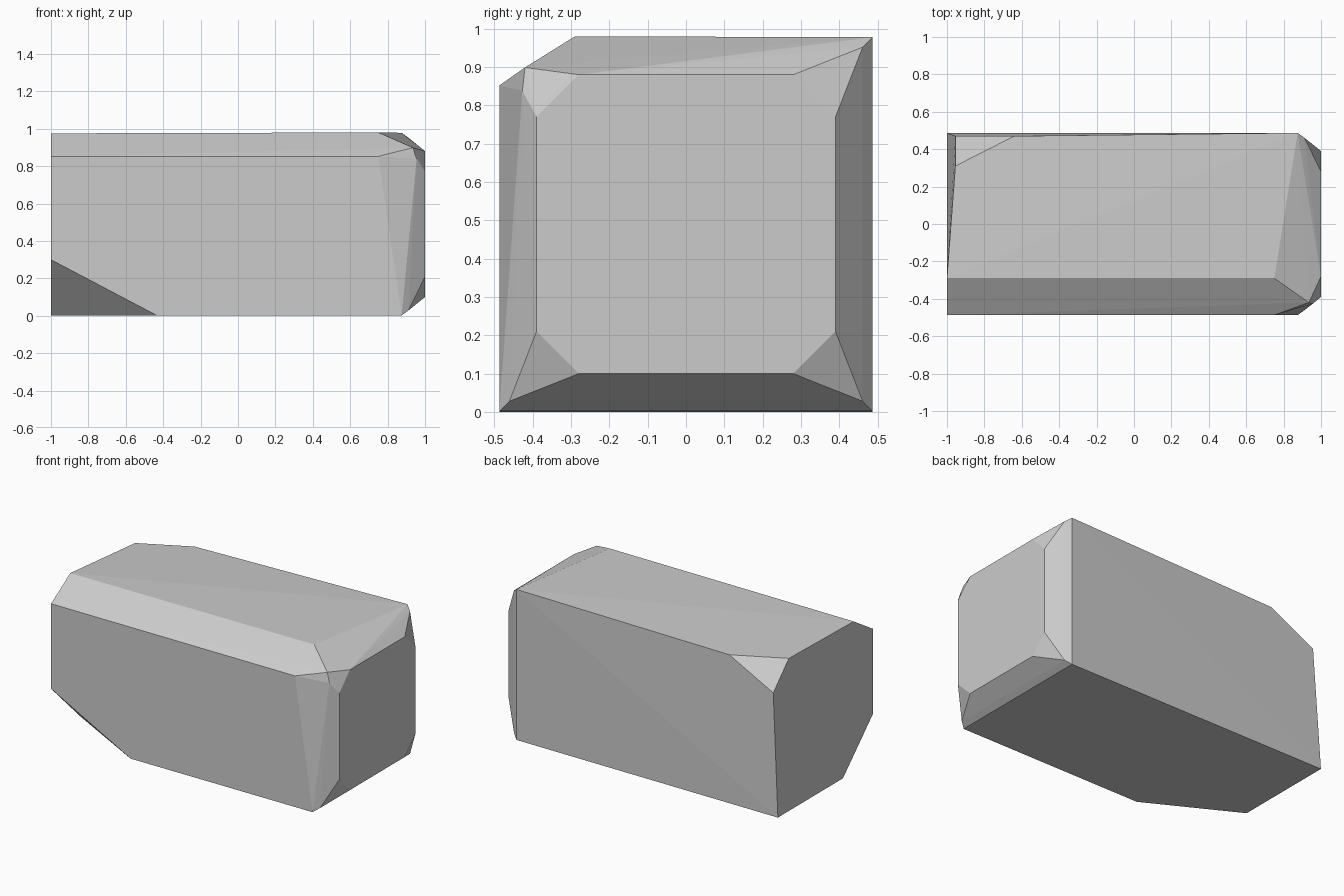
import bpy
import bmesh
from math import radians

default_cube = bpy.data.objects.get("Cube")
if default_cube:
    bpy.data.objects.remove(default_cube, do_unlink=True)

# Single stone colour
stone = bpy.data.materials.new("pale grey stone")
stone.use_nodes = True
colour = (0.6, 0.6, 0.6, 1)
stone.diffuse_color = colour
stone.node_tree.nodes["Principled BSDF"].inputs["Base Color"].default_value = colour

half_length, half_width, height = 1, 0.487, 0.98
shoulder_x = 0.875      # where the chamfered end begins
middle_z = 0.49
corners = []

# Chamfered end: an octagonal face
for side in (-1, 1):
    for level in (-1, 1):
        corners.append((half_length, side * 0.39, middle_z + level * 0.28))
        corners.append((half_length, side * 0.28, middle_z + level * 0.39))

# Chamfered end: plain corners, each with a small clipped facet
for side, level in ((-1, -1), (1, -1), (1, 1)):
    corners.append((shoulder_x, side * half_width, middle_z + level * 0.488))
    corners.append((0.911, side * 0.461, middle_z + level * 0.462))

# Chamfered end: corner worn away by the long top bevel
corners += [(0.935, -0.42, 0.899), (0.955, -0.427, 0.838)]

# Long bevel between the front and the top
for x in (-half_length, 0.75):
    corners.append((x, -half_width, 0.852))
corners += [(-half_length, -0.29, 0.975), (0.75, -0.29, height)]

# Blunt end: chipped front bottom corner
corners += [
    (-half_length, -half_width, 0.3),
    (-0.43, -half_width, 0),
    (-half_length, -0.18, 0),
]

# Blunt end: full back bottom corner and chipped back top corner
corners += [
    (-half_length, half_width, 0),
    (-0.955, 0.47, 0.79),
    (-0.955, 0.31, 0.953),
    (-0.64, 0.47, 0.953),
]

# Wrap flat facets around the corners
bm = bmesh.new()
for corner in corners:
    bm.verts.new(corner)
hull = bmesh.ops.convex_hull(bm, input=bm.verts[:])
spare = {
    item for item in hull["geom_interior"] + hull["geom_unused"]
    if isinstance(item, bmesh.types.BMVert)
}
if spare:
    bmesh.ops.delete(bm, geom=list(spare), context='VERTS')
bmesh.ops.dissolve_limit(bm, angle_limit=radians(0.3),
                         verts=bm.verts[:], edges=bm.edges[:])
bmesh.ops.recalc_face_normals(bm, faces=bm.faces[:])

mesh = bpy.data.meshes.new("stone_block")
bm.to_mesh(mesh)
bm.free()
mesh.materials.append(stone)
block = bpy.data.objects.new("stone_block", mesh)
bpy.context.collection.objects.link(block)
